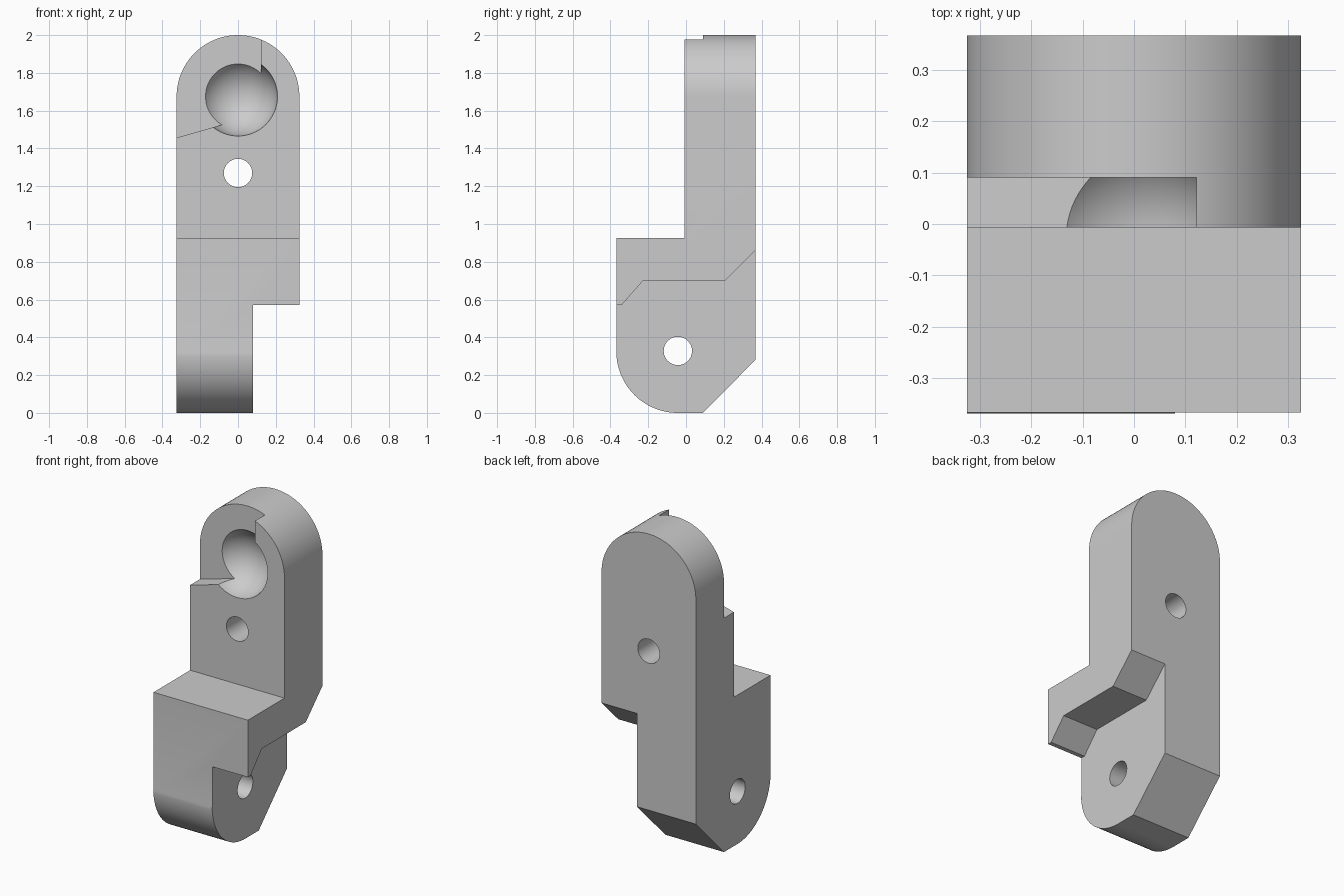
import bpy, bmesh, math
from mathutils import Vector, Matrix

cube = bpy.data.objects.get("Cube")
if cube:
    bpy.data.objects.remove(cube, do_unlink=True)

W, D = 0.325, 0.367        # half width and half depth
FRONT = -0.007             # front plane of the upright plate
ARCH_Z = 2 - W             # centre of the rounded top

# Single grey material
grey = bpy.data.materials.new("plain_grey")
grey.use_nodes = True
colour = (0.6, 0.6, 0.6, 1)
grey.diffuse_color = colour
grey.node_tree.nodes["Principled BSDF"].inputs["Base Color"].default_value = colour


def arc(cx, cy, r, start, end, n=40):
    angles = [math.radians(start + (end - start) * i / n) for i in range(n + 1)]
    return [(cx + r * math.cos(a), cy + r * math.sin(a)) for a in angles]


def finish(name, bm):
    bmesh.ops.recalc_face_normals(bm, faces=bm.faces)
    mesh = bpy.data.meshes.new(name)
    bm.to_mesh(mesh)
    bm.free()
    obj = bpy.data.objects.new(name, mesh)
    bpy.context.collection.objects.link(obj)
    mesh.materials.append(grey)
    return obj


def prism(name, points, axis, lo, hi):
    """Extrude a (y, z) profile along x, or an (x, z) profile along y."""
    bm = bmesh.new()
    place = (lambda p: (lo, *p)) if axis == "x" else (lambda p: (p[0], lo, p[1]))
    face = bm.faces.new([bm.verts.new(place(p)) for p in points])
    moved = bmesh.ops.extrude_face_region(bm, geom=[face])["geom"]
    step = Vector((hi - lo, 0, 0)) if axis == "x" else Vector((0, hi - lo, 0))
    bmesh.ops.translate(bm, vec=step,
                        verts=[v for v in moved if isinstance(v, bmesh.types.BMVert)])
    return finish(name, bm)


def combine(target, other, operation):
    mod = target.modifiers.new(other.name, "BOOLEAN")
    mod.operation, mod.solver, mod.object = operation, "EXACT", other
    bpy.context.view_layer.update()
    graph = bpy.context.evaluated_depsgraph_get()
    mesh = bpy.data.meshes.new_from_object(target.evaluated_get(graph))
    target.modifiers.clear()
    target.data = mesh
    bpy.data.objects.remove(other, do_unlink=True)


# Stepped body: side profile with rounded foot and chamfered heel
side = arc(-0.043, 0.326, 0.326, 180, 270)
side[0] = (-D, 0.326)
side += [(0.09, 0), (D, 0.28), (D, 2), (FRONT, 2), (FRONT, 0.927), (-D, 0.927)]
body = prism("hinge_bracket", side, "x", -W, W)

# Rounded top outline
outline = [(-W, -0.1), (W, -0.1)] + arc(0, ARCH_Z, W, 0, 180, 80)
combine(body, prism("arch_outline", outline, "y", -1, 1), "INTERSECT")

# Cut-away beside the foot
notch = [(-1, 0.572), (-0.34, 0.572), (-0.23, 0.697), (0.203, 0.697),
         (D, 0.861), (D + 0.2, 1.06), (D + 0.2, -1), (-1, -1)]
combine(body, prism("foot_notch", notch, "x", 0.08, 1), "DIFFERENCE")

# Recessed corner of the upright, with a sloping floor
recess = [(-0.525, 1.4), (0.122, 1.584), (0.122, 2.2), (-0.525, 2.2)]
combine(body, prism("corner_recess", recess, "y", -0.5, 0.09), "DIFFERENCE")

# Spherical socket
bm = bmesh.new()
bmesh.ops.create_uvsphere(bm, u_segments=64, v_segments=40, radius=0.2105,
                          matrix=Matrix.Translation((0, -0.031, ARCH_Z)))
combine(body, finish("ball_socket", bm), "DIFFERENCE")

# Pin holes through the plate and the foot
combine(body, prism("plate_hole", arc(0, 1.27, 0.075, 0, 352.5, 47), "y", -1, 1), "DIFFERENCE")
combine(body, prism("foot_hole", arc(-0.043, 0.328, 0.075, 0, 352.5, 47), "x", -1, 1), "DIFFERENCE")

# Smooth the curves, keep edges crisp
bpy.ops.object.select_all(action="DESELECT")
body.select_set(True)
bpy.context.view_layer.objects.active = body
bpy.ops.object.shade_smooth_by_angle(angle=math.radians(20))
